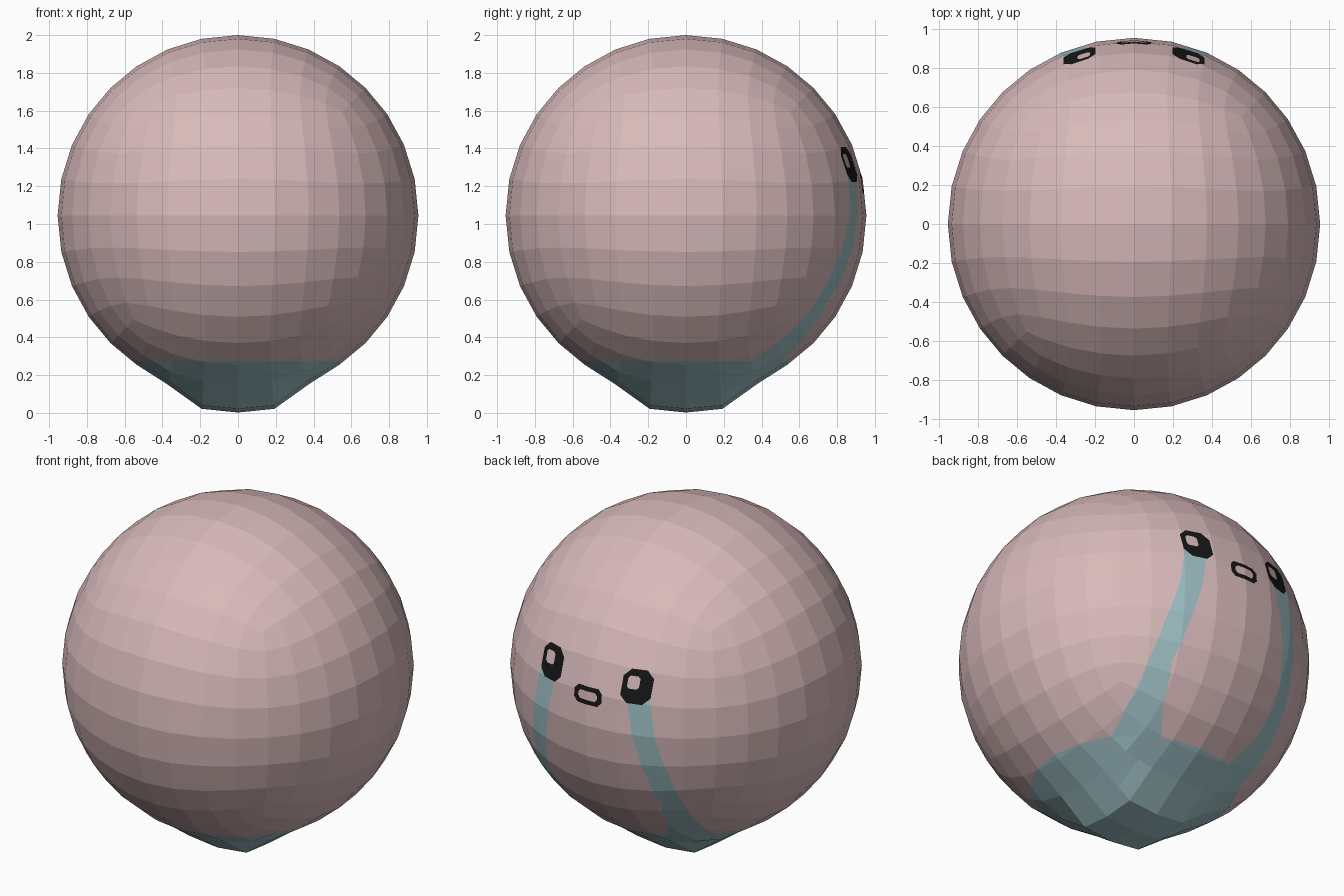
import bpy, bmesh
from mathutils import Vector

if "Cube" in bpy.data.objects:
    bpy.data.objects.remove(bpy.data.objects["Cube"])

R, CZ = 0.955, 1.045


def material(name, rgb):
    m = bpy.data.materials.new(name)
    m.diffuse_color = (*rgb, 1)
    m.use_nodes = True
    m.node_tree.nodes["Principled BSDF"].inputs["Base Color"].default_value = m.diffuse_color
    return m


# round body: a subdivided cube cast to a sphere
bpy.ops.mesh.primitive_cube_add(size=2)
body = bpy.context.object
body.name = "round_body"
sub = body.modifiers.new("subdivide", 'SUBSURF')
sub.levels = 3
bpy.ops.object.modifier_apply(modifier=sub.name)
PINK, WATER, BLACK = 0, 1, 2
for name, rgb in (("pale pink", (0.69, 0.49, 0.495)),
                  ("pale teal water", (0.34, 0.52, 0.55)),
                  ("black", (0.008, 0.008, 0.008))):
    body.data.materials.append(material(name, rgb))

bm = bmesh.new()
bm.from_mesh(body.data)
for v in bm.verts:
    v.co = v.co.normalized() * R
    # water dripping off the underside
    if v.co.z < -0.5:
        reach = max(abs(v.co.x), abs(v.co.y))
        v.co.z -= 0.088 if reach < 0.3 else 0.015 if reach < 0.45 else 0
    v.co.z += CZ


def bisect(faces, point, normal):
    geom = set(faces)
    for f in faces:
        geom.update(f.edges)
        geom.update(f.verts)
    res = bmesh.ops.bisect_plane(bm, geom=list(geom), dist=1e-5,
                                 plane_co=point, plane_no=normal)
    return [g for g in res["geom"] if isinstance(g, bmesh.types.BMFace)]


def paint(outline, mat):
    """Cut a convex x-z outline into the face side (+y) and colour it."""
    mid = sum((Vector((x, 0, z)) for x, z in outline), Vector()) / len(outline)
    faces = [f for f in bm.faces if f.calc_center_median().y > 0.1]
    for (ax, az), (bx, bz) in zip(outline, outline[1:] + outline[:1]):
        p = Vector((ax, 0, az))
        n = Vector((bz - az, 0, ax - bx)).normalized()
        if (mid - p).dot(n) < 0:
            n.negate()
        faces = [f for f in bisect(faces, p, n)
                 if (f.calc_center_median() - p).dot(n) > 0]
    for f in faces:
        f.material_index = mat


def rounded(x, z, w, h, c):
    """Rectangle with clipped corners."""
    a, b = w / 2, h / 2
    return [(x + a, z - b + c), (x + a, z + b - c), (x + a - c, z + b),
            (x - a + c, z + b), (x - a, z + b - c), (x - a, z - b + c),
            (x - a + c, z - b), (x + a - c, z - b)]


# water pool covering the underside
for f in bisect(list(bm.faces), Vector((0, 0, 0.275)), Vector((0, 0, 1))):
    if f.calc_center_median().z < 0.275:
        f.material_index = WATER

# tear streams: (z, inner x, outer x)
stream = [(1.28, 0.23, 0.36), (1.05, 0.275, 0.395), (0.8, 0.33, 0.45),
          (0.6, 0.365, 0.475), (0.4, 0.32, 0.475), (0.27, 0.23, 0.45)]
for s in (-1, 1):
    for (z0, i0, o0), (z1, i1, o1) in zip(stream, stream[1:]):
        paint([(s * i0, z0), (s * o0, z0), (s * o1, z1), (s * i1, z1)], WATER)
    # eye with a highlight
    paint(rounded(s * 0.28, 1.315, 0.165, 0.185, 0.04), BLACK)
    paint(rounded(s * 0.28 + 0.022, 1.335, 0.066, 0.07, 0.012), PINK)

# mouth ring
paint(rounded(0, 1.215, 0.18, 0.10, 0.025), BLACK)
paint(rounded(0, 1.215, 0.125, 0.05, 0.015), PINK)

for f in bm.faces:
    f.smooth = False
bm.to_mesh(body.data)
bm.free()
